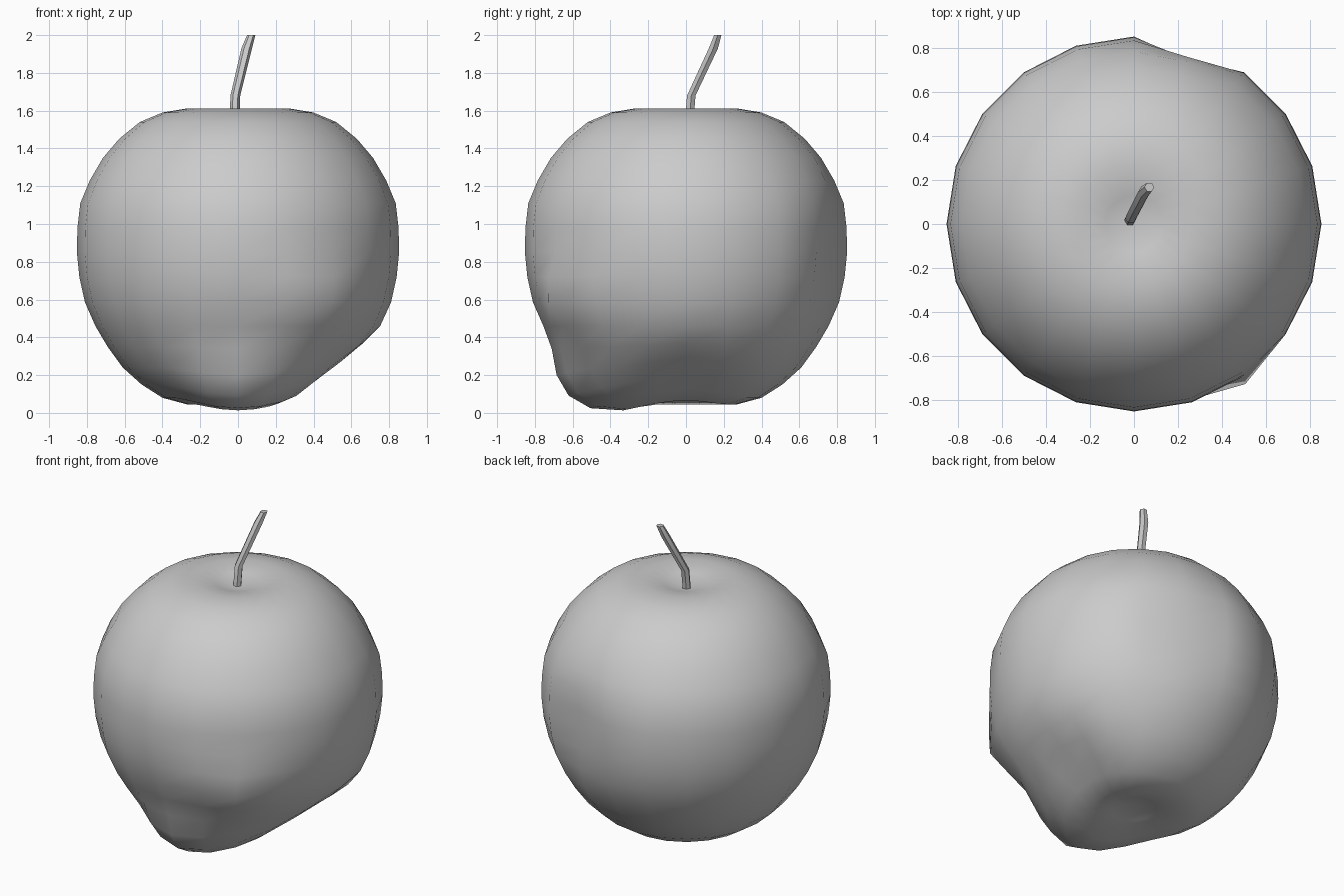
import bpy, bmesh, math
from mathutils import Vector

if "Cube" in bpy.data.objects:
    bpy.data.objects.remove(bpy.data.objects["Cube"])


def make_object(name, bm):
    bmesh.ops.recalc_face_normals(bm, faces=bm.faces)
    mesh = bpy.data.meshes.new(name)
    bm.to_mesh(mesh)
    bm.free()
    obj = bpy.data.objects.new(name, mesh)
    bpy.context.collection.objects.link(obj)
    return obj


def bridge(bm, lower, upper):
    n = len(lower)
    for i in range(n):
        j = (i + 1) % n
        bm.faces.new((lower[i], lower[j], upper[j], upper[i]))


def push(bm, centre, offset, size):
    """Soft bell-shaped push, like proportional editing."""
    for v in bm.verts:
        d = v.co - Vector(centre)
        t = math.sqrt(sum((d[k] / size[k]) ** 2 for k in range(3)))
        if t < 1:
            v.co += Vector(offset) * (1 - t * t) ** 2


# Fruit body: revolved profile (radius, height) with a dimple at each pole
SIDES = 20
profile = [(0.13, 0.07), (0.27, 0.045), (0.40, 0.08), (0.51, 0.15),
           (0.61, 0.24), (0.69, 0.35), (0.755, 0.46), (0.81, 0.585),
           (0.84, 0.72), (0.853, 0.85), (0.85, 0.98), (0.835, 1.11),
           (0.785, 1.23), (0.715, 1.35), (0.63, 1.45), (0.52, 1.54),
           (0.40, 1.59), (0.27, 1.612), (0.13, 1.585)]
bm = bmesh.new()
rings = []
for r, z in profile:
    rings.append([bm.verts.new((r * math.cos(2 * math.pi * i / SIDES),
                                r * math.sin(2 * math.pi * i / SIDES), z))
                  for i in range(SIDES)])
for a, b in zip(rings, rings[1:]):
    bridge(bm, a, b)
for ring, z in ((rings[0], 0.10), (rings[-1], 1.55)):
    pole = bm.verts.new((0, 0, z))
    for i in range(SIDES):
        bm.faces.new((ring[i], ring[(i + 1) % SIDES], pole))

# Irregular lumps and dents
push(bm, (0, -0.48, 0.11), (0, -0.115, -0.06), (0.45, 0.42, 0.42))
push(bm, (0.50, 0.0, 0.17), (-0.07, 0, 0.055), (0.42, 0.42, 0.42))
push(bm, (0.26, 0.81, 0.85), (-0.025, -0.065, 0), (0.27, 0.27, 0.5))
push(bm, (0.476, -0.655, 0.60), (0.02, -0.075, 0), (0.28, 0.28, 0.28))
fruit = make_object("fruit_body", bm)

# Stem: hexagonal rings along a bent path
path = [(-0.018, 0.018, 1.555, 0.026), (-0.014, 0.028, 1.68, 0.026),
        (0.046, 0.145, 1.93, 0.028), (0.070, 0.168, 2.0, 0.022)]
bm = bmesh.new()
rings = [[bm.verts.new((x + r * math.cos(math.pi * i / 3),
                        y + r * math.sin(math.pi * i / 3), z))
          for i in range(6)] for x, y, z, r in path]
for a, b in zip(rings, rings[1:]):
    bridge(bm, a, b)
bm.faces.new(rings[0])
bm.faces.new(rings[-1])
stem = make_object("stem", bm)

# Smooth shading
for obj, angle in ((fruit, 80), (stem, 40)):
    bpy.ops.object.select_all(action='DESELECT')
    obj.select_set(True)
    bpy.context.view_layer.objects.active = obj
    bpy.ops.object.shade_smooth_by_angle(angle=math.radians(angle))
